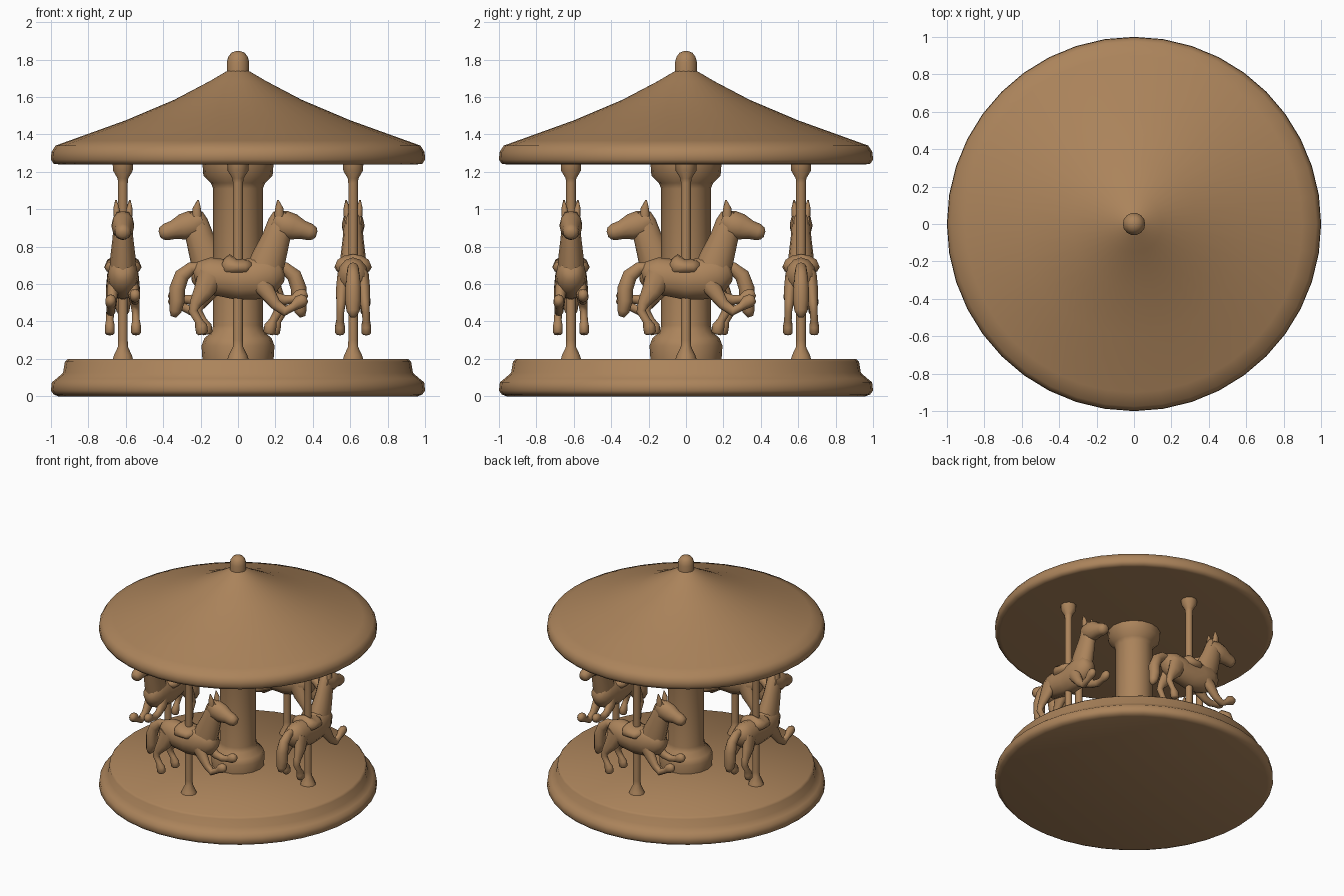
import bpy, bmesh, math
from mathutils import Vector

wood = bpy.data.materials.new("warm brown")
wood.diffuse_color = (0.41, 0.23, 0.105, 1)


def finish(name, bm, angle=50):
    """Turn a bmesh into a smooth shaded object."""
    bmesh.ops.recalc_face_normals(bm, faces=bm.faces)
    mesh = bpy.data.meshes.new(name)
    bm.to_mesh(mesh)
    bm.free()
    mesh.materials.append(wood)
    obj = bpy.data.objects.new(name, mesh)
    bpy.context.collection.objects.link(obj)
    bpy.ops.object.select_all(action='DESELECT')
    obj.select_set(True)
    bpy.context.view_layer.objects.active = obj
    bpy.ops.object.shade_smooth_by_angle(angle=math.radians(angle))
    return obj


def bridge(bm, rings):
    """Skin a list of vertex rings and cap both ends."""
    n = len(rings[0])
    for a, b in zip(rings, rings[1:]):
        for i in range(n):
            j = (i + 1) % n
            bm.faces.new((a[i], a[j], b[j], b[i]))
    bm.faces.new(rings[0])
    bm.faces.new(rings[-1])


def turned(name, profile, sides):
    """Round part from (radius, height) points."""
    bm = bmesh.new()
    rings = []
    for r, z in profile:
        angles = [2 * math.pi * i / sides for i in range(sides)]
        rings.append([bm.verts.new((r * math.cos(a), r * math.sin(a), z)) for a in angles])
    bridge(bm, rings)
    return finish(name, bm)


def limb(bm, points, sides=12):
    """Elliptical tube; points are (along, side, height, radius, side radius)."""
    centres = [Vector(p[:3]) for p in points]
    rings = []
    for k, p in enumerate(points):
        t = centres[min(k + 1, len(points) - 1)] - centres[max(k - 1, 0)]
        up = Vector((-t.z, 0, t.x)).normalized()
        ring = []
        for i in range(sides):
            a = 2 * math.pi * i / sides
            ring.append(bm.verts.new(centres[k] + up * (p[3] * math.cos(a))
                                     + Vector((0, p[4] * math.sin(a), 0))))
        rings.append(ring)
    bridge(bm, rings)


# Round platform, centre column and roof
turned("platform", [(0.96, 0), (0.985, 0.01), (1, 0.03), (0.995, 0.075), (0.97, 0.095),
                    (0.935, 0.125), (0.925, 0.185), (0.91, 0.2)], 40)
turned("centre_column", [(0.19, 0.195), (0.195, 0.27), (0.18, 0.31), (0.14, 0.345),
                         (0.133, 0.38), (0.133, 1.11), (0.145, 1.14), (0.185, 1.18),
                         (0.19, 1.245)], 16)
turned("roof", [(0.96, 1.24), (0.985, 1.243), (1, 1.265), (0.997, 1.305), (0.975, 1.34),
                (0.9, 1.367), (0.6, 1.475), (0.34, 1.585), (0.15, 1.685), (0.065, 1.735),
                (0.03, 1.75)], 40)
turned("roof_finial", [(0.06, 1.72), (0.06, 1.785), (0.052, 1.815), (0.035, 1.837),
                       (0.012, 1.845)], 14)


def build_horse():
    bm = bmesh.new()
    # Barrel of the body, rump to chest
    limb(bm, [(-0.235, 0, 0.645, 0.03, 0.03), (-0.215, 0, 0.65, 0.07, 0.062),
              (-0.16, 0, 0.645, 0.098, 0.082), (-0.09, 0, 0.635, 0.1, 0.085),
              (0, 0, 0.62, 0.105, 0.083), (0.09, 0, 0.63, 0.113, 0.085),
              (0.17, 0, 0.655, 0.105, 0.08), (0.225, 0, 0.675, 0.065, 0.055),
              (0.24, 0, 0.68, 0.03, 0.025)])
    # Saddle
    limb(bm, [(-0.085, 0, 0.71, 0.03, 0.06), (-0.06, 0, 0.7, 0.062, 0.096),
              (-0.01, 0, 0.69, 0.045, 0.1), (0.04, 0, 0.69, 0.045, 0.098),
              (0.075, 0, 0.7, 0.03, 0.06)])
    # Neck
    limb(bm, [(0.13, 0, 0.64, 0.1, 0.07), (0.165, 0, 0.74, 0.092, 0.068),
              (0.205, 0, 0.85, 0.075, 0.055), (0.23, 0, 0.93, 0.07, 0.05),
              (0.235, 0, 0.985, 0.045, 0.035)])
    # Head and muzzle
    limb(bm, [(0.19, 0, 0.945, 0.05, 0.045), (0.24, 0, 0.92, 0.075, 0.06),
              (0.295, 0, 0.905, 0.07, 0.06), (0.345, 0, 0.89, 0.05, 0.046),
              (0.385, 0, 0.878, 0.045, 0.043), (0.41, 0, 0.87, 0.034, 0.034),
              (0.42, 0, 0.867, 0.015, 0.015)])
    # Tail
    limb(bm, [(-0.19, 0, 0.69, 0.025, 0.025), (-0.25, 0, 0.685, 0.033, 0.03),
              (-0.3, 0, 0.645, 0.04, 0.036), (-0.325, 0, 0.575, 0.042, 0.042),
              (-0.325, 0, 0.51, 0.04, 0.042), (-0.335, 0, 0.455, 0.033, 0.035),
              (-0.345, 0, 0.425, 0.015, 0.015)])
    for s in (-1, 1):
        # Ears
        limb(bm, [(0.22, s * 0.03, 0.96, 0.026, 0.02), (0.22, s * 0.035, 1.005, 0.022, 0.016),
                  (0.213, s * 0.037, 1.05, 0.004, 0.004)], 8)
        # Hind legs, one set slightly further back
        d = 0.012 * s
        limb(bm, [(-0.13 + d, s * 0.045, 0.65, 0.075, 0.04), (-0.17 + d, s * 0.058, 0.565, 0.055, 0.035),
                  (-0.215 + d, s * 0.064, 0.495, 0.032, 0.026), (-0.228 + d, s * 0.068, 0.455, 0.025, 0.022),
                  (-0.2 + d, s * 0.07, 0.405, 0.021, 0.021), (-0.185 + d, s * 0.07, 0.375, 0.033, 0.027),
                  (-0.18 + d, s * 0.07, 0.34, 0.032, 0.027), (-0.178 + d, s * 0.07, 0.33, 0.02, 0.018)], 10)
        # Raised forelegs, one knee held lower
        k = 0.03 * s
        limb(bm, [(0.1, s * 0.04, 0.63, 0.06, 0.035), (0.15, s * 0.055, 0.565, 0.045, 0.032),
                  (0.2, s * 0.06, 0.51 + k * 0.6, 0.03, 0.026), (0.25, s * 0.065, 0.485 + k, 0.027, 0.025),
                  (0.295, s * 0.065, 0.5 + k * 0.7, 0.022, 0.022), (0.325, s * 0.065, 0.518 + k * 0.5, 0.035, 0.029),
                  (0.35, s * 0.065, 0.53 + k * 0.5, 0.033, 0.028), (0.368, s * 0.065, 0.538 + k * 0.5, 0.018, 0.016)], 10)
    return finish("horse_1", bm, 60)


# Four poles with flared ends, each carrying a horse, spaced around the ring
horse = build_horse()
pole = turned("pole_1", [(0.058, 0.195), (0.05, 0.22), (0.028, 0.265), (0.027, 0.3),
                         (0.027, 1.14), (0.03, 1.165), (0.055, 1.205), (0.058, 1.245)], 10)
for i in range(4):
    turn = i * math.pi / 2
    for part, label in ((horse, "horse"), (pole, "pole")):
        obj = part
        if i:
            obj = part.copy()
            obj.name = f"{label}_{i + 1}"
            bpy.context.collection.objects.link(obj)
        obj.location = (0.615 * math.sin(turn), -0.615 * math.cos(turn), 0)
        obj.rotation_euler = (0, 0, turn)
